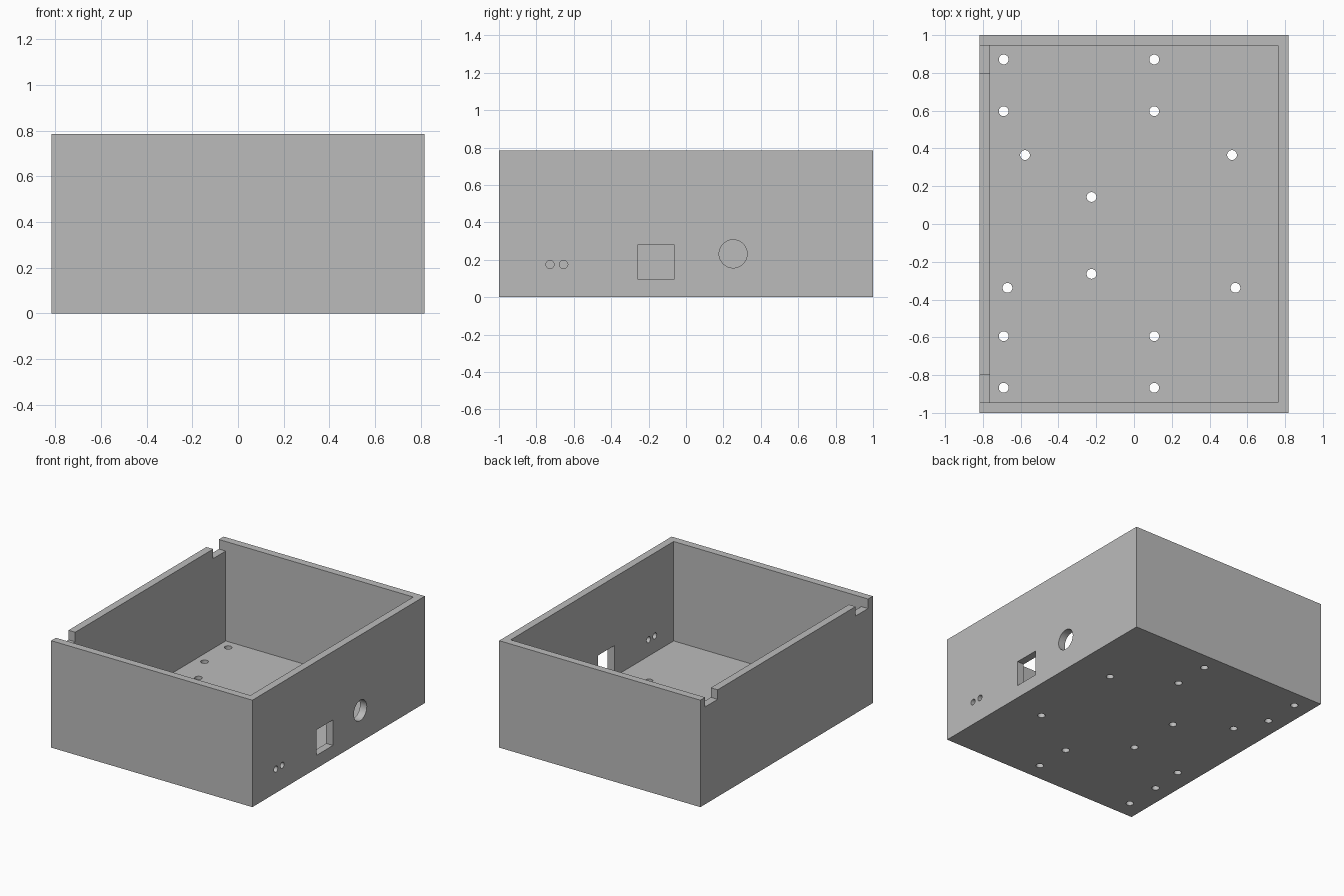
import bpy
import bmesh
from math import radians
from mathutils import Matrix, Vector

default = bpy.data.objects.get("Cube")
if default:
    bpy.data.objects.remove(default, do_unlink=True)

HALF_X, HALF_Y, HEIGHT = 0.817, 1.0, 0.785
WALL = 0.055
IN_X, IN_Y = HALF_X - WALL, HALF_Y - WALL


def add_box(bm, low, high):
    low, high = Vector(low), Vector(high)
    matrix = Matrix.Translation((low + high) / 2) @ Matrix.Diagonal((*(high - low), 1))
    bmesh.ops.create_cube(bm, size=1, matrix=matrix)


def add_rod(bm, centre, radius, length, rotation=Matrix(), sides=48):
    bmesh.ops.create_cone(bm, cap_ends=True, segments=sides, radius1=radius,
                          radius2=radius, depth=length,
                          matrix=Matrix.Translation(centre) @ rotation)


def make_object(name, bm):
    mesh = bpy.data.meshes.new(name)
    bm.to_mesh(mesh)
    bm.free()
    obj = bpy.data.objects.new(name, mesh)
    bpy.context.collection.objects.link(obj)
    return obj


def cut(target, bm):
    cutter = make_object("cutter", bm)
    cutter.hide_render = True
    mod = target.modifiers.new("cut", "BOOLEAN")
    mod.operation = "DIFFERENCE"
    mod.solver = "EXACT"
    mod.object = cutter
    bpy.context.view_layer.objects.active = target
    bpy.ops.object.modifier_apply(modifier=mod.name)
    bpy.data.objects.remove(cutter, do_unlink=True)


# Solid block of the enclosure
bm = bmesh.new()
add_box(bm, (-HALF_X, -HALF_Y, 0), (HALF_X, HALF_Y, HEIGHT))
case = make_object("enclosure_case", bm)

# Open cavity
bm = bmesh.new()
add_box(bm, (-IN_X, -IN_Y, WALL), (IN_X, IN_Y, HEIGHT + 0.2))
cut(case, bm)

# Rim notches at both ends of the right wall
bm = bmesh.new()
for low, high in ((-IN_Y, -0.8), (0.8, IN_Y)):
    add_box(bm, (-HALF_X - 0.1, low, HEIGHT - 0.07), (-IN_X + 0.05, high, HEIGHT + 0.1))
cut(case, bm)

# Mounting holes through the floor
bm = bmesh.new()
holes = [(x, y) for x in (-0.69, 0.107) for y in (-0.867, -0.594, 0.597, 0.871)]
holes += [(-0.577, 0.365), (0.519, 0.365), (-0.225, 0.143),
          (-0.225, -0.264), (-0.67, -0.338), (0.537, -0.338)]
for x, y in holes:
    add_rod(bm, (x, y, 0.02), 0.026, 0.2, sides=32)

# Connector openings through the left wall
sideways = Matrix.Rotation(radians(90), 4, "Y")
add_box(bm, (IN_X - 0.1, -0.257, 0.096), (HALF_X + 0.1, -0.065, 0.283))
add_rod(bm, (HALF_X, 0.252, 0.232), 0.075, 0.3, sideways)
for y in (-0.727, -0.654):
    add_rod(bm, (HALF_X, y, 0.175), 0.022, 0.3, sideways, sides=32)
cut(case, bm)

# Plain grey finish
grey = bpy.data.materials.new("plain_grey")
grey.use_nodes = True
colour = (0.5, 0.5, 0.5, 1)
grey.diffuse_color = colour
grey.node_tree.nodes["Principled BSDF"].inputs["Base Color"].default_value = colour
case.data.materials.clear()
case.data.materials.append(grey)
for face in case.data.polygons:
    face.material_index = 0

# Smooth hole walls, crisp edges
bpy.ops.object.select_all(action="DESELECT")
case.select_set(True)
bpy.context.view_layer.objects.active = case
bpy.ops.object.shade_smooth_by_angle(angle=radians(30))
